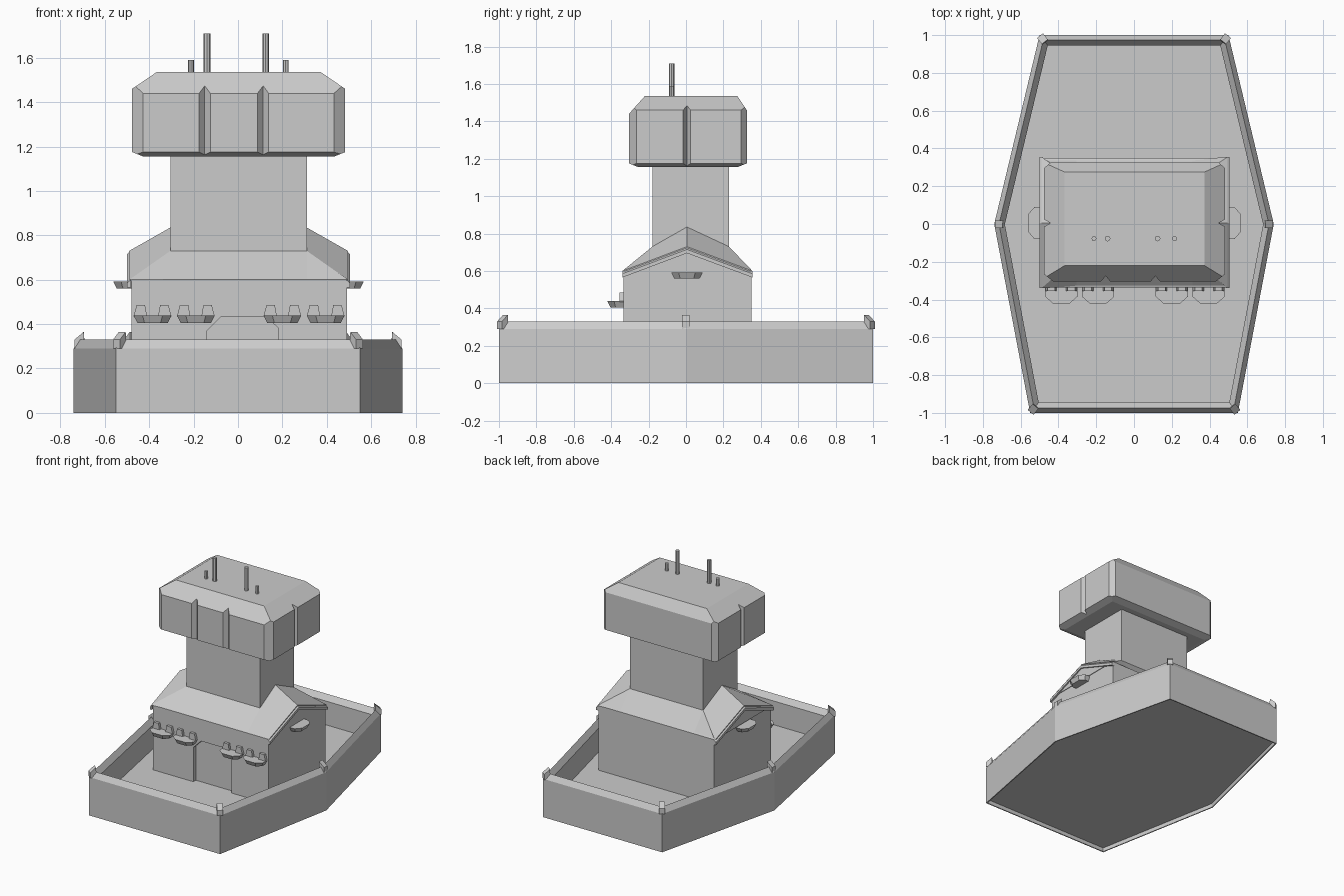
import bpy, bmesh, math
from mathutils import Vector

if "Cube" in bpy.data.objects:
    bpy.data.objects.remove(bpy.data.objects["Cube"])

GREY = (0.6, 0.6, 0.6, 1)
stone = bpy.data.materials.new("plain grey")
stone.use_nodes = True
stone.diffuse_color = GREY
stone.node_tree.nodes["Principled BSDF"].inputs["Base Color"].default_value = GREY


def finish(name, bm):
    bmesh.ops.recalc_face_normals(bm, faces=bm.faces)
    mesh = bpy.data.meshes.new(name)
    bm.to_mesh(mesh)
    bm.free()
    mesh.materials.append(stone)
    ob = bpy.data.objects.new(name, mesh)
    bpy.context.collection.objects.link(ob)
    return ob


def loft(name, rings):
    """Skin a stack of equal-length point rings and cap both ends."""
    bm = bmesh.new()
    rows = [[bm.verts.new(p) for p in ring] for ring in rings]
    n = len(rows[0])
    for a, b in zip(rows, rows[1:]):
        for i in range(n):
            bm.faces.new((a[i], a[(i + 1) % n], b[(i + 1) % n], b[i]))
    bm.faces.new(rows[0])
    bm.faces.new(rows[-1])
    return finish(name, bm)


def prism(name, plan, z0, z1):
    return loft(name, [[(x, y, z) for x, y in plan] for z in (z0, z1)])


def rect(x0, x1, y0, y1):
    return [(x0, y0), (x1, y0), (x1, y1), (x0, y1)]


def inset(plan, d):
    """Move each edge of a counter-clockwise convex plan inward by d."""
    pts = [Vector(p) for p in plan]
    out = []
    for i, p in enumerate(pts):
        a, b = (p - pts[i - 1]).normalized(), (pts[(i + 1) % len(pts)] - p).normalized()
        na, nb = Vector((-a.y, a.x)), Vector((-b.y, b.x))
        out.append(p + (na + nb) * d / (1 + na.dot(nb)))
    return out


def cut(ob, cutter):
    cutter.hide_render = True
    cutter.hide_set(True)
    mod = ob.modifiers.new("cut", "BOOLEAN")
    mod.operation, mod.solver, mod.object = "DIFFERENCE", "EXACT", cutter


# Six-sided courtyard wall with a ridged top and a floor
hexagon = [(-.55, -1), (.55, -1), (.74, 0), (.5, 1), (-.5, 1), (-.74, 0)]
section = [(.008, .03), (.008, 0), (0, 0), (0, .29), (.025, .33), (.055, .29), (.055, .11)]
loft("courtyard_wall", [[(p.x, p.y, z) for p in inset(hexagon, d)] for d, z in section])

# Raised tips on the wall corners
for corner, inner in zip(hexagon, inset(hexagon, .05)):
    c = Vector(corner)
    run = (inner - c).normalized()
    side = Vector((-run.y, run.x)) * .02
    ends = []
    for s in (-1, 1):
        prof = [(.004, .29), (.004, .33), (.045, .365), (.05, .29)]
        ends.append([(*(c + run * r + side * s), z) for r, z in prof])
    loft("wall_corner_tip", ends)

# House with gabled ends and a recessed doorway
gable = [(-.335, .08), (.35, .08), (.35, .6), (.005, .725), (-.335, .6)]
house = loft("house", [[(x, y, z) for y, z in gable] for x in (-.48, .49)])
door = [(-.14, .05), (.18, .05), (.18, .385), (.12, .435), (-.075, .435), (-.14, .37)]
cut(house, loft("doorway_cutter", [[(x, y, z) for x, z in door] for y in (-.4, -.305)]))

# Roof rising to the tower, with sloped boards along the gable ends
eave = [(-.34, .6), (.005, .73), (.355, .6)]
crown = [(-.18, .73), (.005, .835), (.23, .73)]
roof_rows = []
for x, line in ((-.49, eave), (-.305, crown), (.31, crown), (.495, eave)):
    roof_rows.append([(x, y, z) for y, z in line] + [(x, .34, .6), (x, -.33, .6)])
loft("roof", roof_rows)
for x, s in ((-.482, -1), (.487, 1)):
    rows = []
    for y, z in eave:
        rows.append([(x, y, z), (x + .018 * s, y, z - .015),
                     (x + .018 * s, y, z - .035), (x, y, z - .035)])
    loft("gable_board", rows)

# Tower shaft
prism("tower_shaft", rect(-.305, .31, -.18, .23), .6, 1.18)

# Tower cabin: a block trimmed by sloping planes, then grooved
bm = bmesh.new()
bmesh.ops.create_cube(bm, size=1)
for v in bm.verts:
    v.co = (v.co.x * .96 + .003, v.co.y * .63 + .01, v.co.z * .38 + 1.345)
trims = [((0, -.305, 1.44), (0, -.095, .085)), ((0, .325, 1.46), (0, .075, .05)),
         ((0, -.305, 1.175), (0, -.02, -.05)), ((0, .325, 1.175), (0, .02, -.05))]
for s in (-1, 1):
    x = .48 * s + .003
    trims += [((x, 0, 1.46), (.075 * s, 0, .11)), ((x, 0, 1.175), (.02 * s, 0, -.05)),
              ((x, -.265, 0), (.04 * s, -.05, 0)), ((x, .295, 0), (.03 * s, .035, 0))]
for co, no in trims:
    bmesh.ops.bisect_plane(bm, geom=bm.verts[:] + bm.edges[:] + bm.faces[:], plane_co=co,
                           plane_no=Vector(no).normalized(), clear_outer=True)
    bmesh.ops.holes_fill(bm, edges=[e for e in bm.edges if e.is_boundary], sides=0)
cabin = finish("tower_cabin", bm)
for x, y, rx, ry in ((-.15, -.305, .025, .03), (.113, -.305, .025, .03),
                     (-.477, .005, .035, .02), (.483, .005, .035, .02)):
    diamond = [(x - rx, y), (x, y - ry), (x + rx, y), (x, y + ry)]
    cut(cabin, prism("groove_cutter", diamond, 1.1, 1.6))

# Roof masts
for x, r, top in ((-.14, .015, 1.71), (.125, .015, 1.71), (-.212, .013, 1.59), (.215, .013, 1.59)):
    ring = [(x + r * math.cos(a * math.pi / 4), -.077 + r * math.sin(a * math.pi / 4))
            for a in range(8)]
    prism("roof_mast", ring, 1.5, top)


# Window ledges: flared half-octagon trays with two upright lugs
def ledge(x, y, z, turn, lugs):
    tray = [(-.085, .01), (-.085, -.045), (-.045, -.08), (.045, -.08), (.085, -.045), (.085, .01)]
    parts = [loft("window_ledge", [[(u * k, v * k, h) for u, v in tray]
                                   for k, h in ((.8, 0), (1, .033))])]
    for s in lugs:
        prof = [(.025 * s, .03), (.085 * s, .03), (.072 * s, .08), (.034 * s, .08)]
        parts.append(loft("ledge_lug", [[(u, v, h) for u, h in prof] for v in (-.015, .01)]))
    for ob in parts:
        ob.location, ob.rotation_euler.z = (x, y, z), turn


for x in (-.385, -.19, .2, .395):
    ledge(x, -.34, .405, 0, (-1, 1))
ledge(.487, .005, .56, math.pi / 2, ())
ledge(-.482, .005, .56, -math.pi / 2, ())
